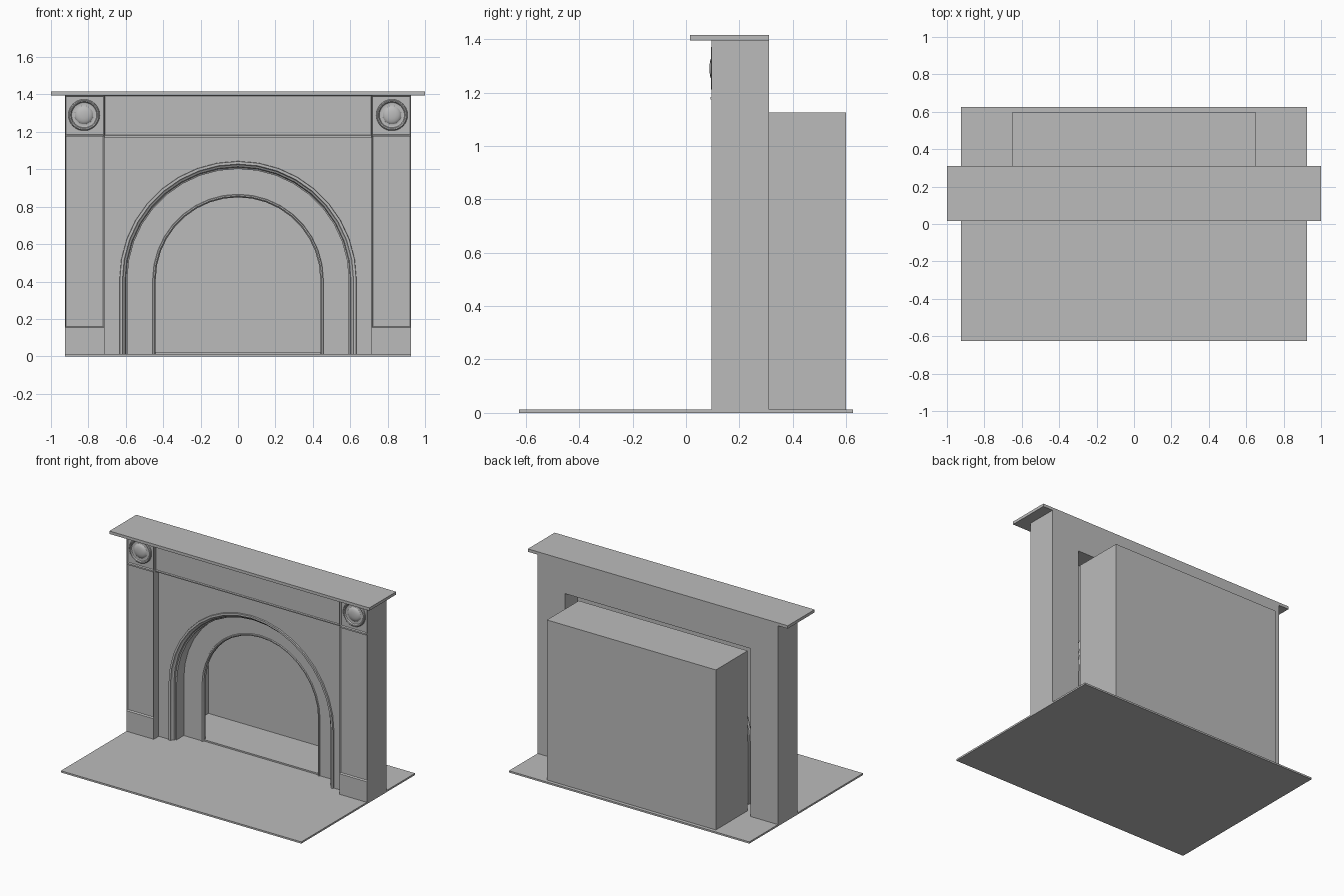
import bpy, bmesh, math

cube = bpy.data.objects.get("Cube")
if cube:
    bpy.data.objects.remove(cube, do_unlink=True)

GREY = (0.5, 0.5, 0.5, 1)
stone = bpy.data.materials.new("plain_grey")
stone.use_nodes = True
stone.diffuse_color = GREY
stone.node_tree.nodes["Principled BSDF"].inputs["Base Color"].default_value = GREY

BASE = 0.012      # top of the hearth slab
SPRING = 0.41     # height where the arches begin to curve
BACK = 0.31       # rear plane of the surround


def finish(name, bm, smooth=False):
    bmesh.ops.recalc_face_normals(bm, faces=bm.faces)
    mesh = bpy.data.meshes.new(name)
    bm.to_mesh(mesh)
    bm.free()
    mesh.materials.append(stone)
    obj = bpy.data.objects.new(name, mesh)
    bpy.context.collection.objects.link(obj)
    if smooth:
        bpy.ops.object.select_all(action='DESELECT')
        obj.select_set(True)
        bpy.context.view_layer.objects.active = obj
        bpy.ops.object.shade_smooth_by_angle(angle=math.radians(30))
    return obj


def add_box(bm, x0, x1, y0, y1, z0, z1):
    verts = bmesh.ops.create_cube(bm, size=1)["verts"]
    for v in verts:
        v.co.x = x1 if v.co.x > 0 else x0
        v.co.y = y1 if v.co.y > 0 else y0
        v.co.z = z1 if v.co.z > 0 else z0
    return verts


def box(name, *bounds):
    bm = bmesh.new()
    add_box(bm, *bounds)
    return finish(name, bm)


def panelled_box(name, rim, depth, *bounds):
    """Box with a sunken panel in its front face."""
    bm = bmesh.new()
    add_box(bm, *bounds)
    bm.normal_update()
    front = [f for f in bm.faces if f.normal.y < -0.9]
    bmesh.ops.inset_region(bm, faces=front, thickness=rim, depth=0)
    for v in front[0].verts:
        v.co.y += depth
    return finish(name, bm)


def arch(r, steps=18):
    """Outline of a round arch, from left foot to right foot."""
    curve = [(-r * math.cos(math.pi * i / steps), SPRING + r * math.sin(math.pi * i / steps))
             for i in range(steps + 1)]
    return [(-r, BASE)] + curve + [(r, BASE)]


def arched_plate(name, half, top, r, y0, y1):
    """Flat plate with an arched opening."""
    outline = [(half, BASE), (half, top), (-half, top), (-half, BASE)] + arch(r)
    bm = bmesh.new()
    face = bm.faces.new([bm.verts.new((x, y0, z)) for x, z in outline])
    back = bmesh.ops.extrude_face_region(bm, geom=[face], use_keep_orig=True)["geom"]
    for v in back:
        if isinstance(v, bmesh.types.BMVert):
            v.co.y = y1
    return finish(name, bm)


def loft(name, rings, closed=False):
    """Skin a row of matching outlines."""
    bm = bmesh.new()
    rows = [[bm.verts.new(p) for p in ring] for ring in rings]
    for a, b in zip(rows, rows[1:]):
        for i in range(0 if closed else 1, len(a)):
            bm.faces.new((a[i - 1], a[i], b[i], b[i - 1]))
    if closed:
        bm.faces.new(rows[-1])
    return finish(name, bm, smooth=True)


def arch_moulding(name, profile):
    loft(name, [[(x, y, z) for x, z in arch(r)] for r, y in profile])


def rosette(name, cx, cz, profile, sides=32):
    turns = [math.tau * i / sides for i in range(sides)]
    loft(name, [[(cx + r * math.cos(t), y, cz + r * math.sin(t)) for t in turns]
                for r, y in profile], closed=True)


# Hearth and mantel shelf
box("hearth_slab", -0.925, 0.925, -0.625, 0.625, 0, BASE)
box("mantel_shelf", -1, 1, 0.015, BACK, 1.395, 1.415)

# Pilasters with plinths, sunken shafts, corner blocks and rosettes
ROSETTE = [(0.084, 0.107), (0.083, 0.098), (0.078, 0.093), (0.072, 0.095), (0.067, 0.102),
           (0.058, 0.104), (0.049, 0.102), (0.044, 0.097), (0.035, 0.092), (0.02, 0.089),
           (0.006, 0.088)]
for side, s in (("left", 1), ("right", -1)):
    x0, x1 = sorted((0.715 * s, 0.925 * s))
    box(side + "_plinth", x0, x1, 0.095, BACK, BASE, 0.155)
    panelled_box(side + "_pilaster", 0.008, 0.01, x0, x1, 0.095, BACK, 0.155, 1.18)
    box(side + "_pilaster_bead", x0 + 0.004, x1 - 0.004, 0.091, 0.1, 1.174, 1.184)
    panelled_box(side + "_corner_block", 0.007, 0.012, x0, x1, 0.095, BACK, 1.18, 1.395)
    rosette(side + "_rosette", 0.823 * s, 1.29, ROSETTE)

# Frieze and its lower bead
panelled_box("frieze", 0.006, 0.006, -0.715, 0.715, 0.11, BACK, 1.18, 1.395)
box("frieze_bead", -0.715, 0.715, 0.115, 0.16, 1.17, 1.182)

# Arched front panel with its moulding
arched_plate("front_panel", 0.715, 1.18, 0.63, 0.15, 0.17)
arch_moulding("outer_arch_moulding", [
    (0.634, 0.152), (0.632, 0.14), (0.618, 0.14), (0.612, 0.152),
    (0.604, 0.157), (0.6, 0.168), (0.592, 0.172), (0.592, 0.25)])

# Iron insert with its lip
arched_plate("insert_plate", 0.65, 1.125, 0.445, 0.25, 0.27)
arch_moulding("inner_arch_lip", [
    (0.457, 0.251), (0.454, 0.243), (0.447, 0.243), (0.44, 0.252), (0.44, 0.272)])

# Hollow firebox
T = 0.008
box("firebox_floor", -0.65, 0.65, 0.255, 0.6, BASE, 0.022)
box("firebox_top", -0.65, 0.65, 0.27, 0.6, 1.125 - T, 1.125)
box("firebox_back", -0.65, 0.65, 0.6 - T, 0.6, BASE, 1.125)
for side, s in (("left", 1), ("right", -1)):
    x0, x1 = sorted((0.65 * s, (0.65 - T) * s))
    box("firebox_%s_wall" % side, x0, x1, 0.27, 0.6, BASE, 1.125)
